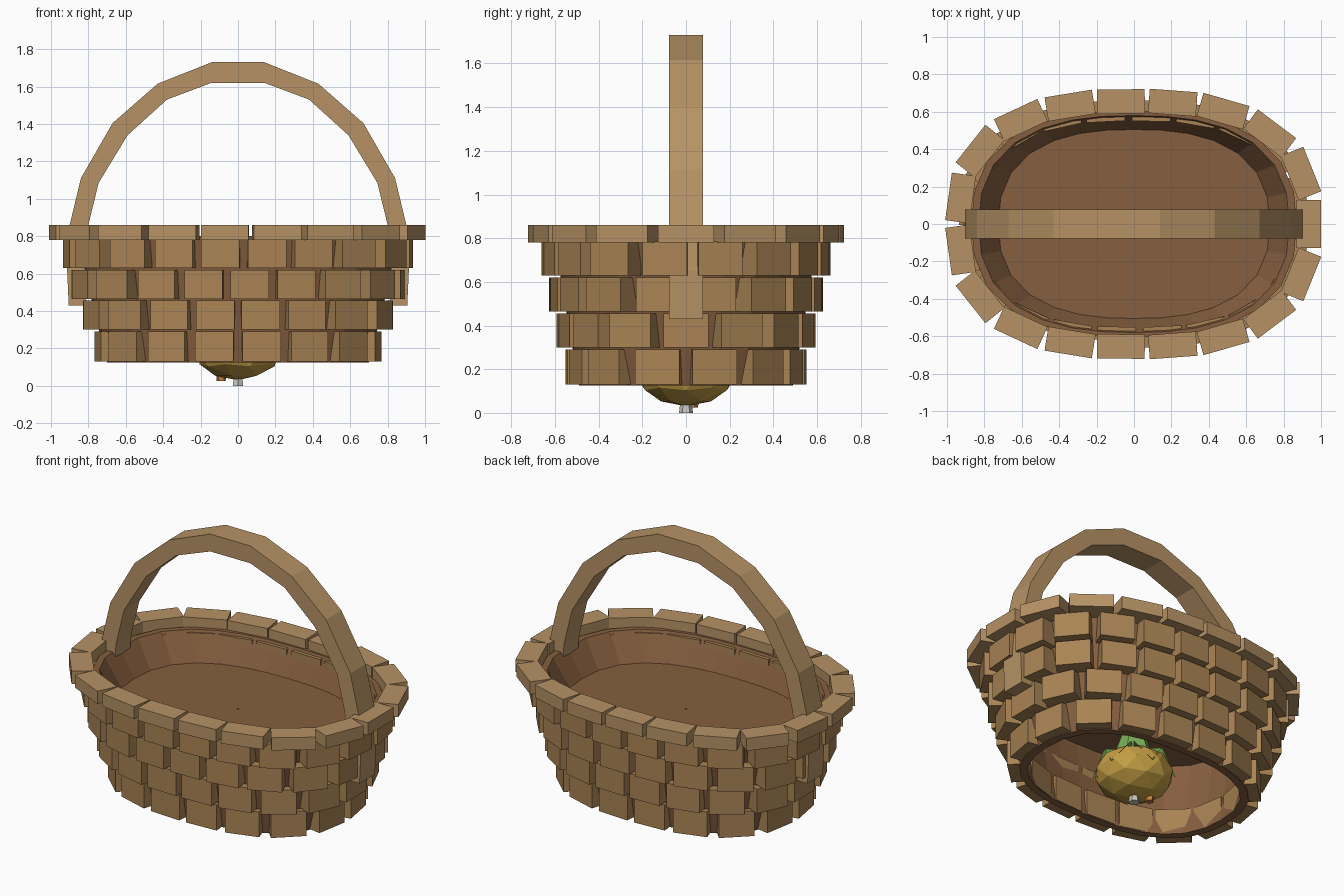
import bpy, bmesh, math
from mathutils import Matrix, Vector

if "Cube" in bpy.data.objects:
    bpy.data.objects.remove(bpy.data.objects["Cube"])


def material(name, rgb):
    m = bpy.data.materials.new(name)
    m.diffuse_color = (*rgb, 1)
    m.use_nodes = True
    m.node_tree.nodes["Principled BSDF"].inputs["Base Color"].default_value = m.diffuse_color
    return m


WEAVE = material("weave", (0.40, 0.23, 0.09))
PALE = material("pale_wood", (0.47, 0.29, 0.13))
INNER = material("inner_wood", (0.24, 0.115, 0.05))
YELLOW = material("yellow", (0.56, 0.35, 0.06))
GREEN = material("green", (0.2, 0.46, 0.1))
STONE = material("pale_grey", (0.6, 0.58, 0.52))
ORANGE = material("orange", (0.55, 0.22, 0.05))


def finish(bm, name, mat):
    bmesh.ops.recalc_face_normals(bm, faces=bm.faces)
    me = bpy.data.meshes.new(name)
    bm.to_mesh(me)
    bm.free()
    me.materials.append(mat)
    ob = bpy.data.objects.new(name, me)
    bpy.context.collection.objects.link(ob)
    return ob


def oval(a, b, count, phase=0.0, n=2.5):
    """Points and tangent angles evenly spaced along a superellipse."""
    pts = []
    for i in range(1441):
        t = math.tau * i / 1440
        c, s = math.cos(t), math.sin(t)
        pts.append(Vector((a * math.copysign(abs(c) ** (2 / n), c),
                           b * math.copysign(abs(s) ** (2 / n), s))))
    run = [0.0]
    for p, q in zip(pts, pts[1:]):
        run.append(run[-1] + (q - p).length)
    out = []
    for k in range(count):
        d = ((k + phase) / count % 1.0) * run[-1]
        i = min(range(1440), key=lambda j: abs(run[j] - d))
        x, y = pts[i]
        nx = math.copysign((abs(x) / a) ** (n - 1) / a, x)
        ny = math.copysign((abs(y) / b) ** (n - 1) / b, y)
        out.append((x, y, math.atan2(ny, nx)))
    return out


def brick_ring(name, mat, a, b, z0, z1, count, length, depth, phase=0.0):
    bm = bmesh.new()
    for x, y, ang in oval(a, b, count, phase):
        m = (Matrix.Translation((x, y, (z0 + z1) / 2)) @ Matrix.Rotation(ang, 4, 'Z')
             @ Matrix.Diagonal((depth, length, z1 - z0, 1)))
        bmesh.ops.create_cube(bm, size=1, matrix=m)
    return finish(bm, name, mat)


# basket shell: hollow underneath, with a raised floor
N = 28
profile = [(0.72, 0.505, 0.61), (0.65, 0.45, 0.125), (0.70, 0.49, 0.125),
           (0.87, 0.605, 0.80), (0.83, 0.58, 0.80), (0.725, 0.505, 0.63)]
bm = bmesh.new()
rings = [[bm.verts.new((x, y, z)) for x, y, _ in oval(a, b, N)] for a, b, z in profile]
for r0, r1 in zip(rings, rings[1:]):
    for i in range(N):
        bm.faces.new((r0[i], r0[(i + 1) % N], r1[(i + 1) % N], r1[i]))
bm.faces.new(rings[0])
bm.faces.new(rings[-1])
finish(bm, "basket_body", INNER)

# woven rows and rim
rows = [(0.705, 0.495, 0.13, 0.29, 16, 0.5), (0.775, 0.535, 0.30, 0.455, 18, 0.0),
        (0.835, 0.57, 0.465, 0.62, 19, 0.5), (0.875, 0.605, 0.63, 0.785, 20, 0.62)]
for i, (a, b, z0, z1, count, phase) in enumerate(rows):
    brick_ring(f"weave_row_{i + 1}", WEAVE, a, b, z0, z1, count, 0.205, 0.11, phase)
brick_ring("rim", PALE, 0.935, 0.655, 0.78, 0.86, 19, 0.256, 0.13)

# arched handle running down into both sides
outer = [(0.905, 0.43), (0.915, 0.65), (0.90, 0.86), (0.84, 1.11), (0.67, 1.405),
         (0.43, 1.615), (0.14, 1.73)]
inner = [(0.81, 0.43), (0.82, 0.65), (0.80, 0.86), (0.745, 1.085), (0.59, 1.34),
         (0.38, 1.53), (0.14, 1.62)]


def both(side):
    return side + [(-x, z) for x, z in reversed(side)]


bm = bmesh.new()
sections = [[bm.verts.new(v) for v in ((xo, -0.077, zo), (xo, 0.077, zo),
                                       (xi, 0.077, zi), (xi, -0.077, zi))]
            for (xo, zo), (xi, zi) in zip(both(outer), both(inner))]
for s0, s1 in zip(sections, sections[1:]):
    for i in range(4):
        j = (i + 1) % 4
        bm.faces.new((s0[i], s0[j], s1[j], s1[i]))
bm.faces.new(sections[0])
bm.faces.new(sections[-1])
finish(bm, "handle", PALE)

# faceted fruit hidden beneath the floor
bm = bmesh.new()
bmesh.ops.create_icosphere(bm, subdivisions=2, radius=1,
                           matrix=Matrix.Translation((0, 0, 0.185)) @ Matrix.Diagonal((0.23, 0.23, 0.155, 1)))
finish(bm, "fruit", YELLOW)

# leafy crown: central spike and drooping leaves
bm = bmesh.new()
bmesh.ops.create_cone(bm, cap_ends=True, segments=6, radius1=0.12, radius2=0.004,
                      depth=0.34, matrix=Matrix.Translation((0, 0, 0.465)))
for k in range(6):
    m = Matrix.Rotation(math.tau * k / 6 + 0.3, 4, 'Z')
    v = [bm.verts.new(m @ Vector(p)) for p in
         ((0, 0, 0.36), (0.17, -0.09, 0.30), (0.24, 0, 0.16), (0.17, 0.09, 0.30), (0.1, 0, 0.29))]
    for tri in ((0, 1, 2), (0, 2, 3), (4, 2, 1), (4, 3, 2), (4, 1, 0), (4, 0, 3)):
        bm.faces.new([v[i] for i in tri])
finish(bm, "fruit_leaves", GREEN)


def nub(name, mat, loc, r1, r2, depth, sides=6):
    bm = bmesh.new()
    bmesh.ops.create_cone(bm, cap_ends=True, segments=sides, radius1=r1, radius2=r2,
                          depth=depth, matrix=Matrix.Translation(loc))
    finish(bm, name, mat)


# small bits under the fruit and beside the handle
nub("fruit_stem", STONE, (0, 0, 0.03), 0.032, 0.025, 0.06)
nub("fruit_bud", ORANGE, (-0.09, 0.03, 0.05), 0.025, 0.03, 0.05, 5)
nub("handle_peg", STONE, (0.89, 0.085, 0.75), 0.02, 0.02, 0.05)
